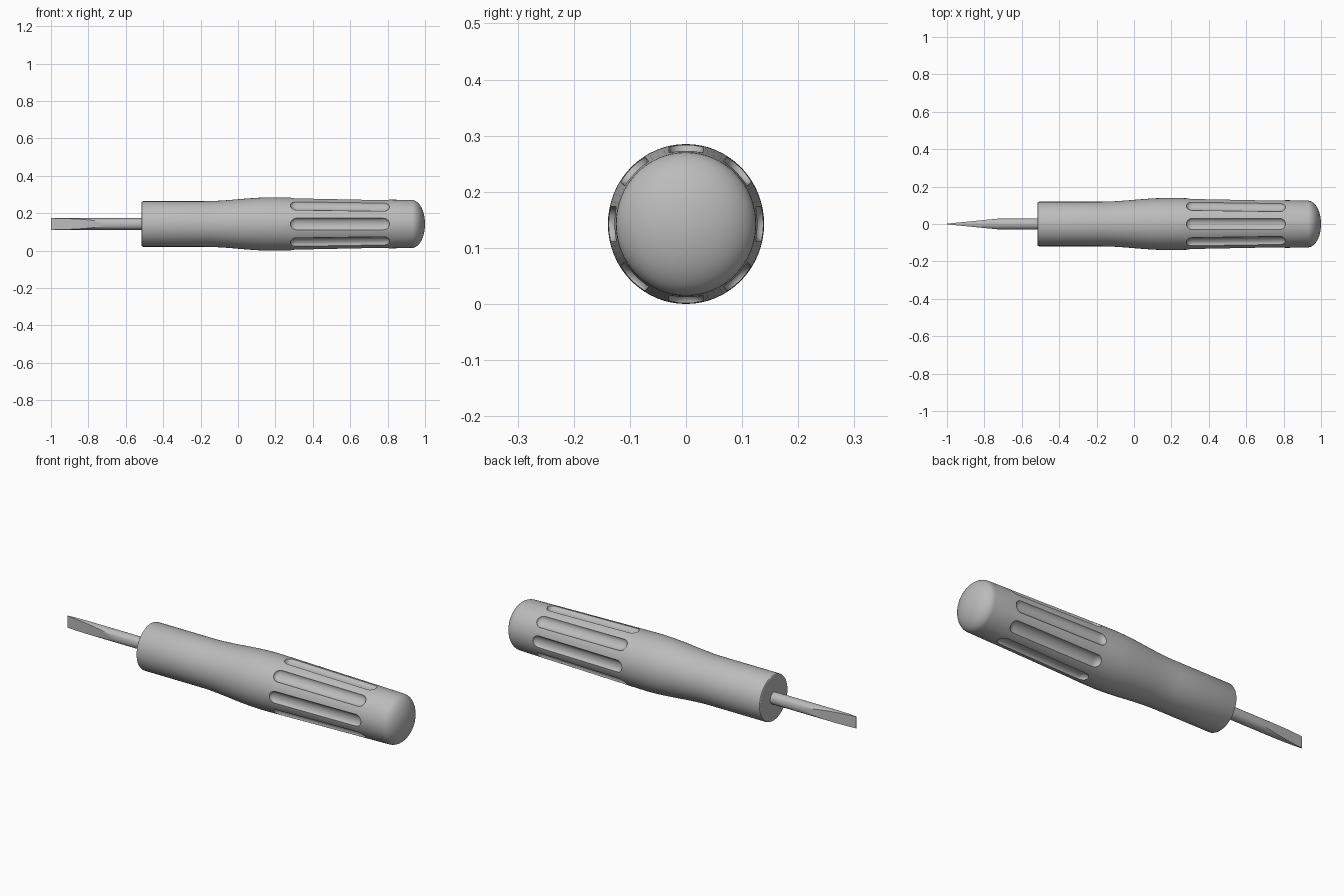
import bpy
import bmesh
import math
from mathutils import Matrix, Vector

if "Cube" in bpy.data.objects:
    bpy.data.objects.remove(bpy.data.objects["Cube"], do_unlink=True)

AXIS_Z = 0.1425
PLACE = Matrix.Translation((0, 0, AXIS_Z)) @ Matrix.Diagonal((1, 0.977, 1, 1))

grey = bpy.data.materials.new("plain grey")
grey.use_nodes = True
colour = (0.5, 0.5, 0.5, 1)
grey.diffuse_color = colour
grey.node_tree.nodes["Principled BSDF"].inputs["Base Color"].default_value = colour


def lathe(bm, profile, steps, matrix=Matrix()):
    """Turn (x, radius) points around the x axis into bm."""
    part = bmesh.new()
    verts = [part.verts.new((x, 0, r)) for x, r in profile]
    edges = [part.edges.new(pair) for pair in zip(verts, verts[1:])]
    bmesh.ops.spin(part, geom=verts + edges, cent=(0, 0, 0), axis=(1, 0, 0),
                   angle=math.tau, steps=steps)
    bmesh.ops.remove_doubles(part, verts=part.verts[:], dist=0.00005)
    part.transform(matrix)
    bmesh.ops.recalc_face_normals(part, faces=part.faces[:])
    mesh = bpy.data.meshes.new("lathe_temp")
    part.to_mesh(mesh)
    part.free()
    bm.from_mesh(mesh)
    bpy.data.meshes.remove(mesh)


def make_object(name, bm):
    mesh = bpy.data.meshes.new(name)
    bm.to_mesh(mesh)
    bm.free()
    mesh.materials.append(grey)
    obj = bpy.data.objects.new(name, mesh)
    bpy.context.collection.objects.link(obj)
    return obj


def select_only(obj):
    bpy.ops.object.select_all(action='DESELECT')
    obj.select_set(True)
    bpy.context.view_layer.objects.active = obj


# Handle: straight collar, swelling, long taper and an elliptical dome
profile = [(-0.515, 0), (-0.515, 0.117), (-0.513, 0.120), (-0.508, 0.122), (-0.18, 0.122)]
for i in range(1, 13):
    t = i / 12
    profile.append((-0.18 + 0.36 * t, 0.122 + 0.0205 * t * t * (3 - 2 * t)))
profile += [(0.24, 0.142), (0.93, 0.128)]
for i in range(1, 13):
    a = math.pi / 2 * i / 12
    profile.append((0.93 + 0.07 * math.sin(a), 0.128 * math.cos(a) if i < 12 else 0))
bm = bmesh.new()
lathe(bm, profile, 64)
bm.transform(PLACE)
handle = make_object("handle", bm)

# Eight round-ended grip grooves, cut along the taper
HALF, WIDTH = 0.265, 0.032
capsule = []
for side in (-1, 1):
    for i in range(9):
        a = math.pi / 2 * (i / 8 if side < 0 else 1 - i / 8)
        capsule.append((side * (HALF - WIDTH + WIDTH * math.cos(a)),
                        WIDTH * math.sin(a) if 0 < a else 0))
bm = bmesh.new()
for k in range(8):
    matrix = (Matrix.Rotation(math.tau * k / 8, 4, 'X')
              @ Matrix.Translation((0.545, 0, 0.137))
              @ Matrix.Rotation(0.018, 4, 'Y')
              @ Matrix.Diagonal((1, 1, 0.65, 1)))
    lathe(bm, capsule, 24, matrix)
bm.transform(PLACE)
cutter = make_object("groove_cutter", bm)
cutter.hide_render = True

grooves = handle.modifiers.new("grooves", 'BOOLEAN')
grooves.operation = 'DIFFERENCE'
grooves.solver = 'EXACT'
grooves.object = cutter
select_only(handle)
bpy.ops.object.modifier_apply(modifier=grooves.name)
bpy.data.objects.remove(cutter, do_unlink=True)

# Shaft: round rod ground to a thin blade by two slanted planes
R = 0.031
bm = bmesh.new()
lathe(bm, [(-1, 0), (-1, R), (-0.5, R), (-0.5, 0)], 48)
for side in (-1, 1):
    normal = Vector((-(R - 0.002), side * 0.29, 0)).normalized()
    cut = bmesh.ops.bisect_plane(bm, geom=bm.verts[:] + bm.edges[:] + bm.faces[:],
                                 plane_co=(-1, side * 0.002, 0), plane_no=normal,
                                 clear_outer=True)
    rim = [e for e in cut["geom_cut"] if isinstance(e, bmesh.types.BMEdge)]
    bmesh.ops.contextual_create(bm, geom=rim)
bmesh.ops.recalc_face_normals(bm, faces=bm.faces[:])
bm.transform(PLACE)
shaft = make_object("shaft", bm)

for obj in (handle, shaft):
    select_only(obj)
    bpy.ops.object.shade_smooth_by_angle(angle=math.radians(30))
